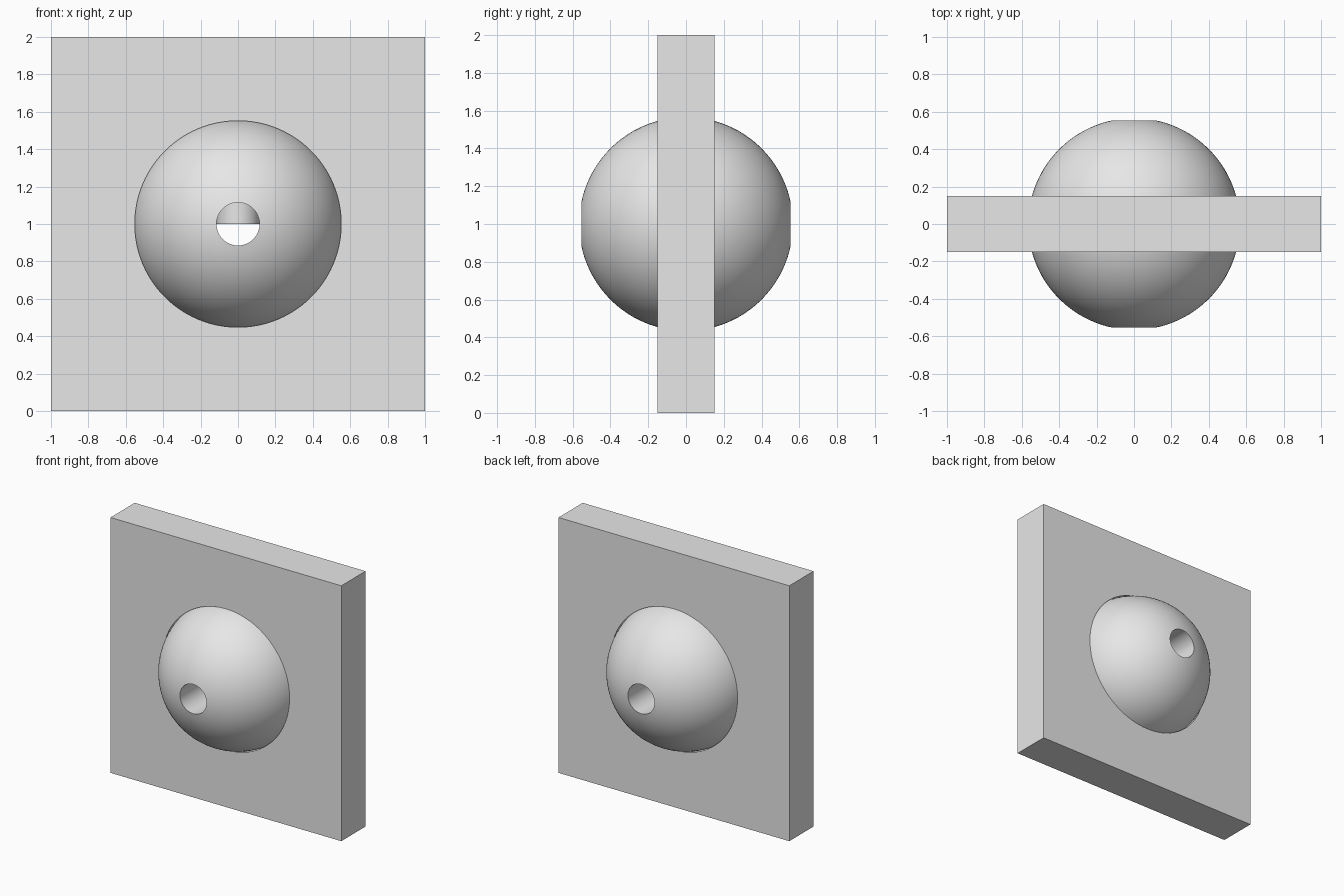
import bpy, bmesh, math

if "Cube" in bpy.data.objects:
    bpy.data.objects.remove(bpy.data.objects["Cube"])

CENTRE_Z = 1.0
SEG = 96            # divisible by 8 so square corners land on ring points
BALL_R, SOCKET_R, HOLE_R = 0.566, 0.572, 0.115
HALF_T = 0.15       # half plate thickness

grey = bpy.data.materials.new("light grey")
grey.diffuse_color = (0.8, 0.8, 0.8, 1)
grey.use_nodes = True
grey.node_tree.nodes["Principled BSDF"].inputs["Base Color"].default_value = grey.diffuse_color


def circle(r, y):
    return [(r * math.cos(2 * math.pi * i / SEG), y,
             CENTRE_Z + r * math.sin(2 * math.pi * i / SEG)) for i in range(SEG)]


def square(half, y):
    pts = []
    for i in range(SEG):
        c, s = math.cos(2 * math.pi * i / SEG), math.sin(2 * math.pi * i / SEG)
        k = half / max(abs(c), abs(s))
        pts.append((c * k, y, CENTRE_Z + s * k))
    return pts


def finish(obj):
    obj.data.materials.append(grey)
    bpy.ops.object.select_all(action='DESELECT')
    obj.select_set(True)
    bpy.context.view_layer.objects.active = obj
    bpy.ops.object.shade_smooth_by_angle(angle=math.radians(30))


def ring_body(name, rings):
    """Closed tube-like body: each ring is joined to the next, last to first."""
    bm = bmesh.new()
    loops = [[bm.verts.new(p) for p in ring] for ring in rings]
    for a, b in zip(loops, loops[1:] + loops[:1]):
        for i in range(SEG):
            j = (i + 1) % SEG
            bm.faces.new((a[i], a[j], b[j], b[i]))
    bmesh.ops.recalc_face_normals(bm, faces=bm.faces)
    mesh = bpy.data.meshes.new(name)
    bm.to_mesh(mesh)
    bm.free()
    obj = bpy.data.objects.new(name, mesh)
    bpy.context.collection.objects.link(obj)
    finish(obj)


def arc(radius, y_end, steps):
    """Rings on a sphere from y = -y_end to y = +y_end."""
    a = math.asin(y_end / radius)
    angles = [-a + 2 * a * i / steps for i in range(steps + 1)]
    return [circle(radius * math.cos(t), radius * math.sin(t)) for t in angles]


# Square plate with a spherical socket through it
ring_body("plate", arc(SOCKET_R, HALF_T, 10) + [square(1, HALF_T), square(1, -HALF_T)])

# Captive ball with a bore from front to back
ring_body("ball", arc(BALL_R, math.sqrt(BALL_R ** 2 - HOLE_R ** 2), 48))

# Upright pin ending at the middle of the bore
top = 1.5
bpy.ops.mesh.primitive_cylinder_add(vertices=64, radius=HOLE_R, depth=top - CENTRE_Z,
                                    location=(0, 0, (top + CENTRE_Z) / 2))
pin = bpy.context.object
pin.name = "pin"
finish(pin)
